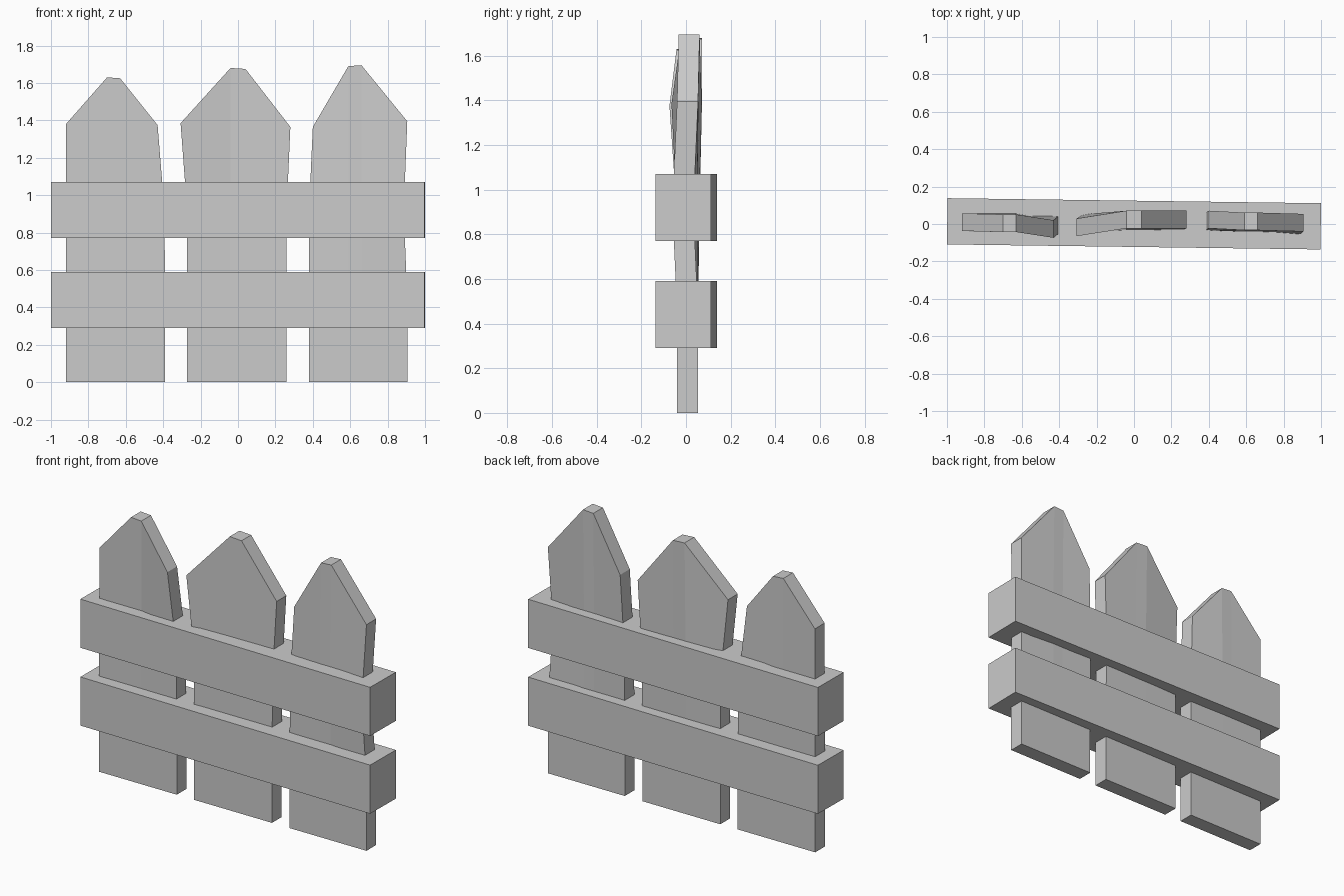
import bpy, bmesh

if "Cube" in bpy.data.objects:
    bpy.data.objects.remove(bpy.data.objects["Cube"])

wood = bpy.data.materials.new("grey_wood")
wood.diffuse_color = (0.6, 0.6, 0.6, 1)
wood.use_nodes = True
wood.node_tree.nodes["Principled BSDF"].inputs["Base Color"].default_value = wood.diffuse_color
HALF = 0.047   # half thickness of a plank


def finish(name, bm):
    bmesh.ops.recalc_face_normals(bm, faces=bm.faces[:])
    me = bpy.data.meshes.new(name)
    bm.to_mesh(me)
    bm.free()
    me.materials.append(wood)
    ob = bpy.data.objects.new(name, me)
    bpy.context.collection.objects.link(ob)
    return ob


def plank(name, tip_x, rows):
    """Warped plank: each row is x left/right, centre y (left, mid, right), z of four columns."""
    bm = bmesh.new()
    layers = []
    for side in (-HALF, HALF):
        grid = []
        for xl, xr, (yl, ym, yr), zs in rows:
            xs = (xl, *tip_x, xr)
            ys = (yl, ym, ym, yr)
            grid.append([bm.verts.new((x, y + side, z)) for x, y, z in zip(xs, ys, zs)])
        layers.append(grid)
    front, back = layers
    n = len(rows)
    # front and back sheets
    for g in layers:
        for r in range(n - 1):
            for c in range(3):
                bm.faces.new((g[r][c], g[r][c + 1], g[r + 1][c + 1], g[r + 1][c]))
    # edge strip around the outline
    ring = [(0, c) for c in range(4)] + [(r, 3) for r in range(1, n)]
    ring += [(n - 1, c) for c in (2, 1, 0)] + [(r, 0) for r in range(n - 2, 0, -1)]
    for (r0, c0), (r1, c1) in zip(ring, ring[1:] + ring[:1]):
        bm.faces.new((front[r0][c0], front[r1][c1], back[r1][c1], back[r0][c0]))
    return finish(name, bm)


FLAT = (0.007, 0.007, 0.007)


def level(z):
    return (z,) * 4


# three pointed planks, straight at the foot and warped at the top
plank("plank_left", (-0.70, -0.63), [
    (-0.92, -0.39, FLAT, level(0)),
    (-0.92, -0.39, FLAT, level(0.45)),
    (-0.92, -0.393, (0.009, 0.009, 0.004), level(0.92)),
    (-0.92, -0.43, (0.01, 0.004, -0.027), (1.38, 1.63, 1.625, 1.375))])
plank("plank_middle", (-0.04, 0.04), [
    (-0.272, 0.26, FLAT, level(0)),
    (-0.272, 0.26, FLAT, level(0.45)),
    (-0.272, 0.26, (0.005, 0.012, 0.014), level(0.92)),
    (-0.307, 0.28, (-0.018, 0.024, 0.024), (1.385, 1.68, 1.675, 1.365))])
plank("plank_right", (0.59, 0.66), [
    (0.38, 0.905, FLAT, level(0)),
    (0.38, 0.905, FLAT, level(0.45)),
    (0.38, 0.886, (0.012, 0.004, -0.014), level(0.92)),
    (0.40, 0.905, (0.024, 0.014, 0.007), (1.365, 1.69, 1.695, 1.395))])

# two thick cross rails, turned very slightly
for name, z in (("lower_rail", 0.44), ("upper_rail", 0.92)):
    bm = bmesh.new()
    bmesh.ops.create_cube(bm, size=1)
    bmesh.ops.scale(bm, verts=bm.verts[:], vec=(1.997, 0.247, 0.30))
    ob = finish(name, bm)
    ob.location = (0, 0.001, z)
    ob.rotation_euler.z = -0.0135
